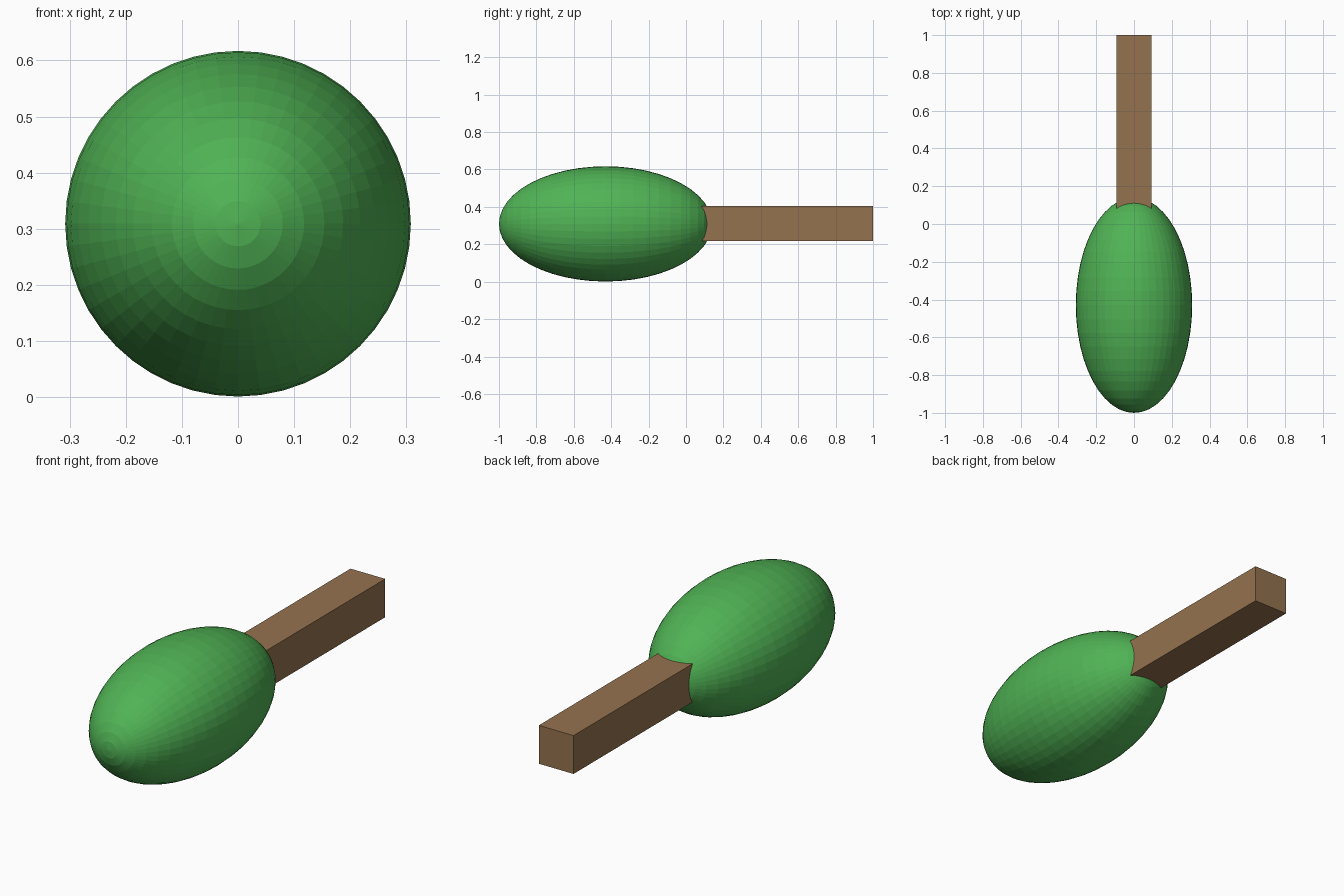
import bpy, math

if "Cube" in bpy.data.objects:
    bpy.data.objects.remove(bpy.data.objects["Cube"])


def paint(obj, name, color):
    mat = bpy.data.materials.new(name)
    mat.diffuse_color = color
    mat.use_nodes = True
    mat.node_tree.nodes["Principled BSDF"].inputs["Base Color"].default_value = mat.diffuse_color
    obj.data.materials.append(mat)


# Faceted ellipsoid head, poles along y
bpy.ops.mesh.primitive_uv_sphere_add(segments=48, ring_count=24, radius=1)
head = bpy.context.object
head.name = "head"
head.scale = (0.308, 0.308, 0.57)
head.rotation_euler = (math.radians(90), 0, 0)
head.location = (0, -0.43, 0.309)
bpy.ops.object.transform_apply(location=False, rotation=True, scale=True)
paint(head, "green", (0.08, 0.45, 0.09, 1))

# Square handle, sunk into the back of the head
START, END, WIDTH = 0.0, 1.0, 0.187
bpy.ops.mesh.primitive_cube_add(size=1, location=(0, (START + END) / 2, 0.312))
handle = bpy.context.object
handle.name = "handle"
handle.scale = (WIDTH, END - START, WIDTH)
bpy.ops.object.transform_apply(location=False, rotation=False, scale=True)
paint(handle, "brown", (0.3, 0.17, 0.08, 1))
